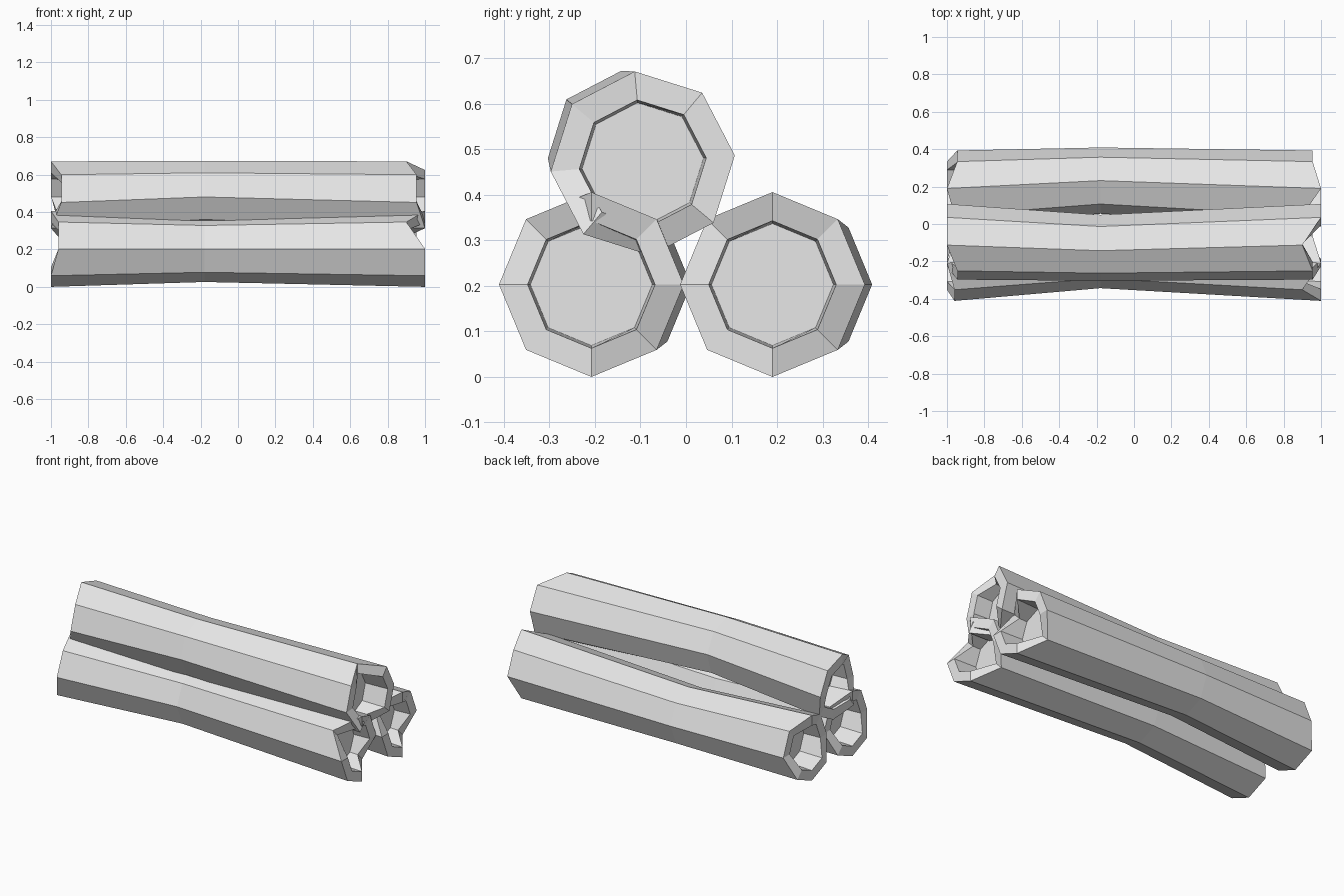
import bpy
import bmesh
from math import cos, sin, radians

cube = bpy.data.objects.get("Cube")
if cube:
    bpy.data.objects.remove(cube, do_unlink=True)

SIDES = 8
# Ragged cut at each end: x of every corner around the log
RIGHT_CUT = [0.955, 0.955, 1, 0.9, 1, 1, 1, 0.9]
LEFT_CUT = [-0.945, -0.945, -1, -0.96, -0.96, -1, -1, -1]

grey = bpy.data.materials.new("plain grey")
grey.use_nodes = True
grey.diffuse_color = (0.8, 0.8, 0.8, 1)
grey.node_tree.nodes["Principled BSDF"].inputs["Base Color"].default_value = (0.8, 0.8, 0.8, 1)


def ring(bm, xs, radius, shift=0.0):
    """Octagon around the x axis with its own x at every corner."""
    verts = []
    for i, x in enumerate(xs):
        a = radians(45 * i)
        verts.append(bm.verts.new((x, shift + radius * cos(a), radius * sin(a))))
    return verts


def bridge(bm, a, b):
    for i in range(SIDES):
        j = (i + 1) % SIDES
        bm.faces.new((a[i], a[j], b[j], b[i]))


def make_log(name, y, z, turn):
    bm = bmesh.new()
    rings = [
        ring(bm, [-0.85] * SIDES, 0.134),        # left hollow floor
        ring(bm, LEFT_CUT, 0.14),                # left inner rim
        ring(bm, LEFT_CUT, 0.203),               # left outer rim
        ring(bm, [-0.18] * SIDES, 0.177, 0.042),  # bent, narrower waist
        ring(bm, RIGHT_CUT, 0.203),              # right outer rim
        ring(bm, RIGHT_CUT, 0.14),               # right inner rim
        ring(bm, [0.85] * SIDES, 0.134),         # right hollow floor
    ]
    for a, b in zip(rings, rings[1:]):
        bridge(bm, a, b)
    bm.faces.new(rings[0])
    bm.faces.new(rings[-1])
    bmesh.ops.recalc_face_normals(bm, faces=bm.faces)
    mesh = bpy.data.meshes.new(name)
    bm.to_mesh(mesh)
    bm.free()
    mesh.materials.append(grey)
    log = bpy.data.objects.new(name, mesh)
    log.location = (0, y, z)
    log.rotation_euler.x = radians(turn)
    bpy.context.collection.objects.link(log)


# Two logs on the ground and one resting on top
make_log("front_log", -0.208, 0.203, 0)
make_log("back_log", 0.19, 0.203, 0)
make_log("top_log", -0.095, 0.469, 140)
